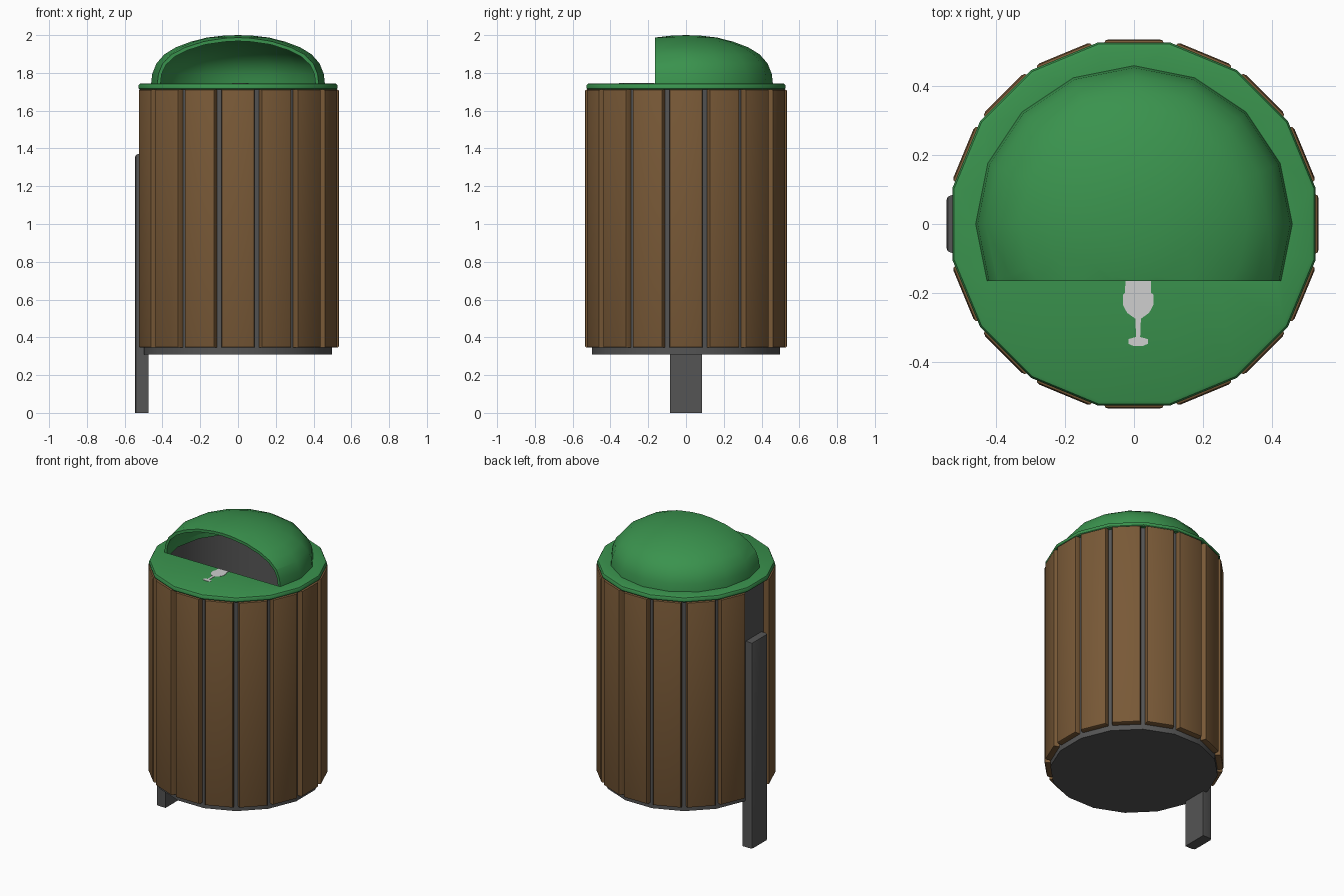
import bpy, bmesh, math
from mathutils import Matrix

if "Cube" in bpy.data.objects:
    bpy.data.objects.remove(bpy.data.objects["Cube"])

SIDES = 16
STEP = 2 * math.pi / SIDES


def material(name, rgb):
    m = bpy.data.materials.new(name)
    m.diffuse_color = (*rgb, 1)
    m.use_nodes = True
    m.node_tree.nodes["Principled BSDF"].inputs["Base Color"].default_value = m.diffuse_color
    return m


GREEN = material("green plastic", (0.042, 0.29, 0.075))
BROWN = material("brown wood", (0.19, 0.10, 0.038))
GREY = material("dark grey metal", (0.09, 0.09, 0.09))
WHITE = material("pale symbol", (0.62, 0.62, 0.62))


def finish(bm, name, mat, smooth=True):
    bmesh.ops.recalc_face_normals(bm, faces=bm.faces)
    me = bpy.data.meshes.new(name)
    bm.to_mesh(me)
    bm.free()
    ob = bpy.data.objects.new(name, me)
    bpy.context.collection.objects.link(ob)
    me.materials.append(mat)
    if smooth:
        bpy.ops.object.select_all(action='DESELECT')
        ob.select_set(True)
        bpy.context.view_layer.objects.active = ob
        bpy.ops.object.shade_smooth_by_angle(angle=math.radians(32))
    return ob


def lathe(profile, phase=0.0, scale=1.0):
    """Revolve (radius, z) points that start and end on the axis."""
    bm = bmesh.new()
    vs = [bm.verts.new((r * scale, 0, z)) for r, z in profile]
    es = [bm.edges.new(p) for p in zip(vs, vs[1:])]
    bmesh.ops.rotate(bm, verts=vs, matrix=Matrix.Rotation(phase, 3, 'Z'))
    bmesh.ops.spin(bm, geom=vs + es, cent=(0, 0, 0), axis=(0, 0, 1),
                   angle=2 * math.pi, steps=SIDES, use_merge=True)
    bmesh.ops.remove_doubles(bm, verts=bm.verts, dist=1e-4)
    return bm


def plank(name, mat, r0, r1, width, z0, z1, angle, bevel, bevel_bottom=True):
    """Upright board facing outwards, with its outer edges rounded."""
    bm = bmesh.new()
    bmesh.ops.create_cube(bm, size=1)
    bmesh.ops.scale(bm, vec=(r1 - r0, width, z1 - z0), verts=bm.verts)
    bmesh.ops.translate(bm, vec=((r0 + r1) / 2, 0, (z0 + z1) / 2), verts=bm.verts)
    edges = [e for e in bm.edges if all(v.co.x > r1 - 1e-4 for v in e.verts)
             and (bevel_bottom or any(v.co.z > z0 + 1e-4 for v in e.verts))]
    bmesh.ops.bevel(bm, geom=edges, offset=bevel, segments=2, profile=0.5, affect='EDGES')
    bmesh.ops.rotate(bm, verts=bm.verts, matrix=Matrix.Rotation(angle, 3, 'Z'))
    return finish(bm, name, mat)


FLAT = 1 / math.cos(STEP / 2)   # turns flat-to-centre distance into corner radius

# Hollow inner bin with a floor
finish(lathe([(0, 0.31), (0.498, 0.31), (0.498, 1.715), (0.465, 1.715),
              (0.465, 0.34), (0, 0.34)], STEP / 2, FLAT), "inner_bin", GREY)

# Wooden slats all round, leaving out the one behind the post
for i in range(SIDES):
    if i != SIDES // 2:
        plank(f"slat_{i:02d}", BROWN, 0.495, 0.536, 0.174, 0.345, 1.712, i * STEP, 0.012)

# Mounting post on the left
plank("post", GREY, 0.475, 0.545, 0.168, 0.0, 1.37, math.pi, 0.016, False)

# Lid with rounded rim, with the opening cut under the hood
lid = finish(lathe([(0, 1.712), (0.522, 1.712), (0.527, 1.718), (0.527, 1.732),
                    (0.522, 1.741), (0.512, 1.745), (0, 1.745)], STEP / 2, FLAT),
             "lid", GREEN, False)
bm = lathe([(0, 1.6), (0.445, 1.6), (0.445, 1.85), (0, 1.85)])
cut = bmesh.ops.bisect_plane(bm, geom=bm.verts[:] + bm.edges[:] + bm.faces[:],
                             plane_co=(0, -0.163, 0), plane_no=(0, -1, 0), clear_outer=True)
bmesh.ops.triangle_fill(bm, use_beauty=True,
                        edges=[e for e in cut["geom_cut"] if isinstance(e, bmesh.types.BMEdge)])
cutter = finish(bm, "opening_cutter", GREEN, False)
mod = lid.modifiers.new("opening", 'BOOLEAN')
mod.operation, mod.solver, mod.object = 'DIFFERENCE', 'EXACT', cutter
bpy.ops.object.select_all(action='DESELECT')
lid.select_set(True)
bpy.context.view_layer.objects.active = lid
bpy.ops.object.modifier_apply(modifier=mod.name)
bpy.data.objects.remove(cutter)
bpy.ops.object.shade_smooth_by_angle(angle=math.radians(32))

# Domed hood: a shell cut open at the front
outer = [(0, 2.0), (0.08, 1.997), (0.165, 1.987), (0.25, 1.965), (0.33, 1.935),
         (0.39, 1.898), (0.432, 1.85), (0.454, 1.795), (0.46, 1.742)]
inner = [(0.443, 1.742), (0.437, 1.793), (0.417, 1.842), (0.378, 1.885),
         (0.322, 1.919), (0.245, 1.948), (0.162, 1.969), (0.08, 1.979), (0, 1.982)]
bm = lathe(outer + inner)
cut = bmesh.ops.bisect_plane(bm, geom=bm.verts[:] + bm.edges[:] + bm.faces[:],
                             plane_co=(0, -0.165, 0), plane_no=(0, -1, 0), clear_outer=True)
bmesh.ops.triangle_fill(bm, use_beauty=True,
                        edges=[e for e in cut["geom_cut"] if isinstance(e, bmesh.types.BMEdge)])
finish(bm, "hood", GREEN)

# Painted glass pictogram on the lid: (half width, y) outline, mirrored
half = [(0.037, -0.166), (0.038, -0.2), (0.044, -0.205), (0.044, -0.235), (0.032, -0.258),
        (0.008, -0.275), (0.006, -0.328), (0.028, -0.334), (0.028, -0.348), (0.014, -0.354)]
bm = bmesh.new()
pts = [(x, y) for x, y in half] + [(-x, y) for x, y in reversed(half)]
face = bm.faces.new([bm.verts.new((x + 0.012, y, 1.744)) for x, y in pts])
top = bmesh.ops.extrude_face_region(bm, geom=[face])
bmesh.ops.translate(bm, vec=(0, 0, 0.003),
                    verts=[v for v in top["geom"] if isinstance(v, bmesh.types.BMVert)])
finish(bm, "glass_symbol", WHITE, False)
